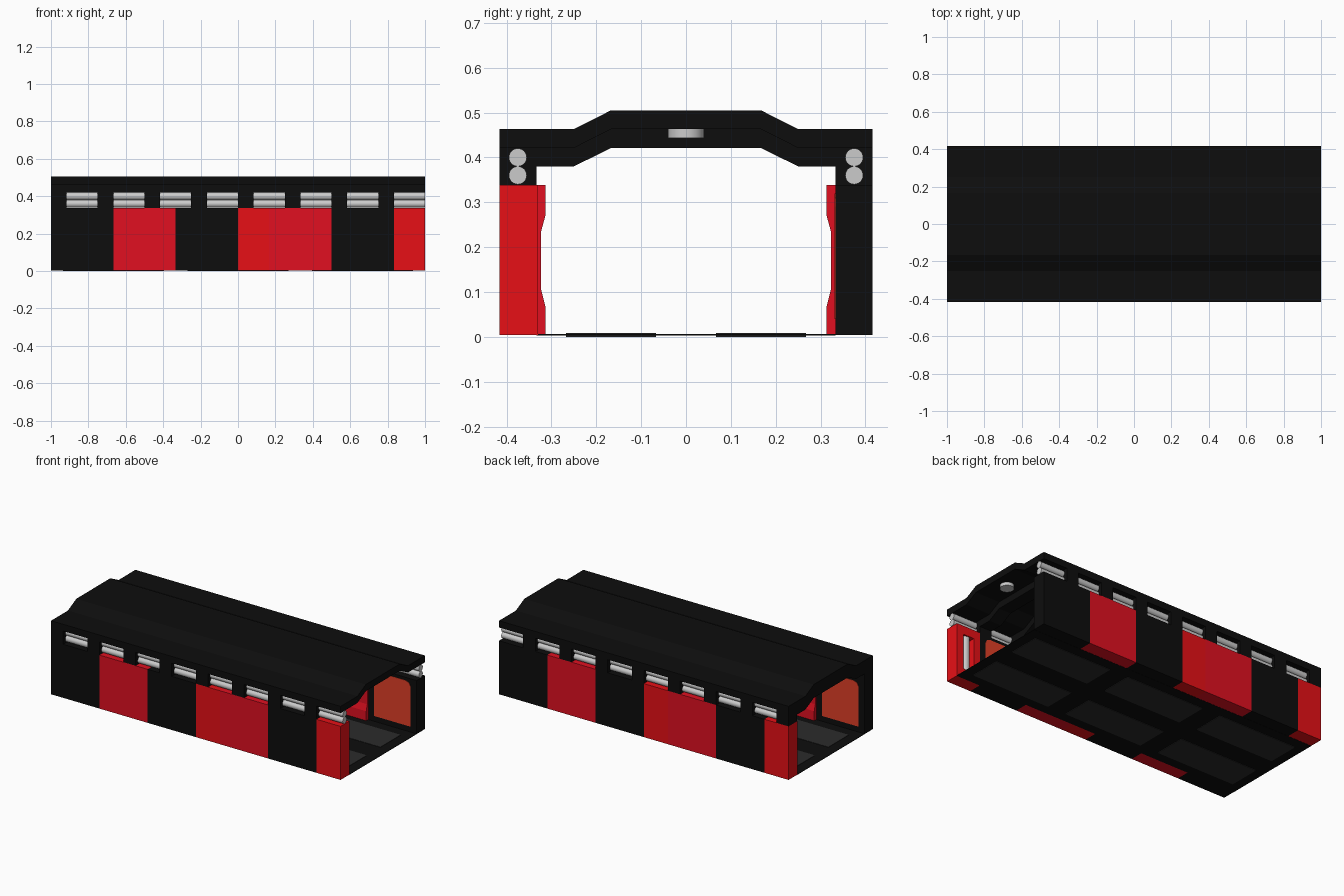
import bpy, bmesh, math
from mathutils import Matrix, Vector

if "Cube" in bpy.data.objects:
    bpy.data.objects.remove(bpy.data.objects["Cube"])


def material(name, r, g, b):
    m = bpy.data.materials.new(name)
    m.diffuse_color = (r, g, b, 1)
    m.use_nodes = True
    m.node_tree.nodes["Principled BSDF"].inputs["Base Color"].default_value = m.diffuse_color
    return m


BLACK = material("black", 0.004, 0.004, 0.004)
DARK = material("dark_grey", 0.025, 0.025, 0.025)
RED = material("red", 0.8, 0.005, 0.008)
CRIMSON = material("crimson", 0.75, 0.005, 0.015)
ORANGE = material("orange", 0.75, 0.05, 0.02)


def finish(name, bm, mat=None, turn=1):
    if turn < 0:
        bmesh.ops.rotate(bm, verts=bm.verts, cent=(0, 0, 0), matrix=Matrix.Rotation(math.pi, 3, 'Z'))
    bmesh.ops.recalc_face_normals(bm, faces=bm.faces)
    me = bpy.data.meshes.new(name)
    bm.to_mesh(me)
    bm.free()
    ob = bpy.data.objects.new(name, me)
    bpy.context.collection.objects.link(ob)
    if mat:
        me.materials.append(mat)
    return ob


def prism(name, pts, axis, a, b, mat, turn=1):
    """Extrude a (y,z) outline along X, or an (x,z) outline along Y."""
    bm = bmesh.new()
    if axis == 'X':
        vs = [bm.verts.new((a, p, z)) for p, z in pts]
        step = Vector((b - a, 0, 0))
    else:
        vs = [bm.verts.new((p, a, z)) for p, z in pts]
        step = Vector((0, b - a, 0))
    ext = bmesh.ops.extrude_face_region(bm, geom=[bm.faces.new(vs)], use_keep_orig=True)
    bmesh.ops.translate(bm, verts=[g for g in ext['geom'] if isinstance(g, bmesh.types.BMVert)], vec=step)
    return finish(name, bm, mat, turn)


def box(name, x0, x1, y0, y1, z0, z1, mat, turn=1):
    return prism(name, [(x0, z0), (x1, z0), (x1, z1), (x0, z1)], 'Y', y0, y1, mat, turn)


def cylinder(name, centre, radius, length, axis='Z', turn=1, sides=32):
    bm = bmesh.new()
    bmesh.ops.create_cone(bm, cap_ends=True, segments=sides, radius1=radius, radius2=radius, depth=length)
    if axis == 'X':
        bmesh.ops.rotate(bm, verts=bm.verts, matrix=Matrix.Rotation(math.pi / 2, 3, 'Y'))
    bmesh.ops.translate(bm, verts=bm.verts, vec=centre)
    ob = finish(name, bm, None, turn)
    bpy.ops.object.select_all(action='DESELECT')
    ob.select_set(True)
    bpy.context.view_layer.objects.active = ob
    bpy.ops.object.shade_smooth_by_angle(angle=math.radians(40))
    return ob


def mirrored(half):
    return half + [(-y, z) for y, z in reversed(half)]


W, IN = 0.416, 0.333      # outer and inner faces of the walls
Z0, Z1 = 0.004, 0.338     # wall bottom and top

# Roof shell
upper = mirrored([(-W, 0.463), (-0.25, 0.463), (-0.167, 0.505)])
lower = mirrored([(-W, 0.421), (-0.25, 0.421), (-0.167, 0.463)])
prism("roof_shell", upper + lower[::-1], 'X', -1, 1, BLACK)

# Roof ribs with ceiling light and paired side tubes in each bay
rib_low = mirrored([(-W, Z1), (-IN, Z1), (-IN, 0.38), (-0.25, 0.38), (-0.167, 0.421)])
for i in range(8):
    x = -1 + i * 0.25
    prism("roof_rib", lower + rib_low[::-1], 'X', x, x + 0.0833, BLACK)
    mid = x + 0.1667
    cylinder("ceiling_light", (mid, 0, 0.453), 0.04, 0.02)
    for side in (-1, 1):
        for z in (0.36, 0.40):
            cylinder("side_tube_light", (mid, side * 0.375, z), 0.02, 0.1666, 'X')

# Walls: the far wall is the near wall turned by 180 degrees
T = 1 / 6
red_profile = [(-W, Z0), (-0.313, Z0), (-0.313, 0.065), (-0.323, 0.105),
               (-0.323, 0.235), (-0.313, 0.272), (-0.313, Z1), (-W, Z1)]
for turn in (1, -1):
    # Black door bays with orange panels
    for x in (-1, -2 * T, 3 * T):
        box("door_bay", x, x + 2 * T, -W, -IN, Z0, Z1, BLACK, turn)
        a, b = x + 0.04, x + 2 * T - 0.04
        panel = [(a, 0.04), (b, 0.04), (b, 0.29), (b - 0.01, 0.31), (b - 0.035, 0.32),
                 (a + 0.035, 0.32), (a + 0.01, 0.31), (a, 0.29)]
        prism("door_panel", panel, 'Y', -IN - 0.01, -IN + 0.002, ORANGE, turn)
    # Red padded bays
    for x in (-4 * T, T):
        prism("red_bay", red_profile, 'X', x, x + 2 * T, CRIMSON, turn)
    # Red pillars with a lit niche
    for x in (0, 5 * T):
        e, n0, n1 = x + T, 0.065, 0.285
        box("pillar_back", x, e, -W, -0.395, Z0, Z1, RED, turn)
        box("pillar_base", x, e, -0.395, -0.33, Z0, n0, RED, turn)
        box("pillar_head", x, e, -0.395, -0.33, n1, Z1, RED, turn)
        for p in (x, e - 0.045):
            box("pillar_jamb", p, p + 0.045, -0.395, -0.33, n0, n1, RED, turn)
        cylinder("niche_light", (x + T / 2, -0.363, 0.175), 0.027, 0.22, 'Z', turn)

# Floor plate with bevelled inset panels
box("floor_plate", -1, 1, -IN, IN, 0.003, 0.006, BLACK)
for x in (-2 / 3, 0, 2 / 3):
    for y in (-0.167, 0.167):
        bm = bmesh.new()
        bmesh.ops.create_cube(bm, size=1)
        bmesh.ops.scale(bm, verts=bm.verts, vec=(0.54, 0.2, 0.008))
        bmesh.ops.translate(bm, verts=bm.verts, vec=(x, y, 0.004))
        finish("floor_panel", bm, DARK)
